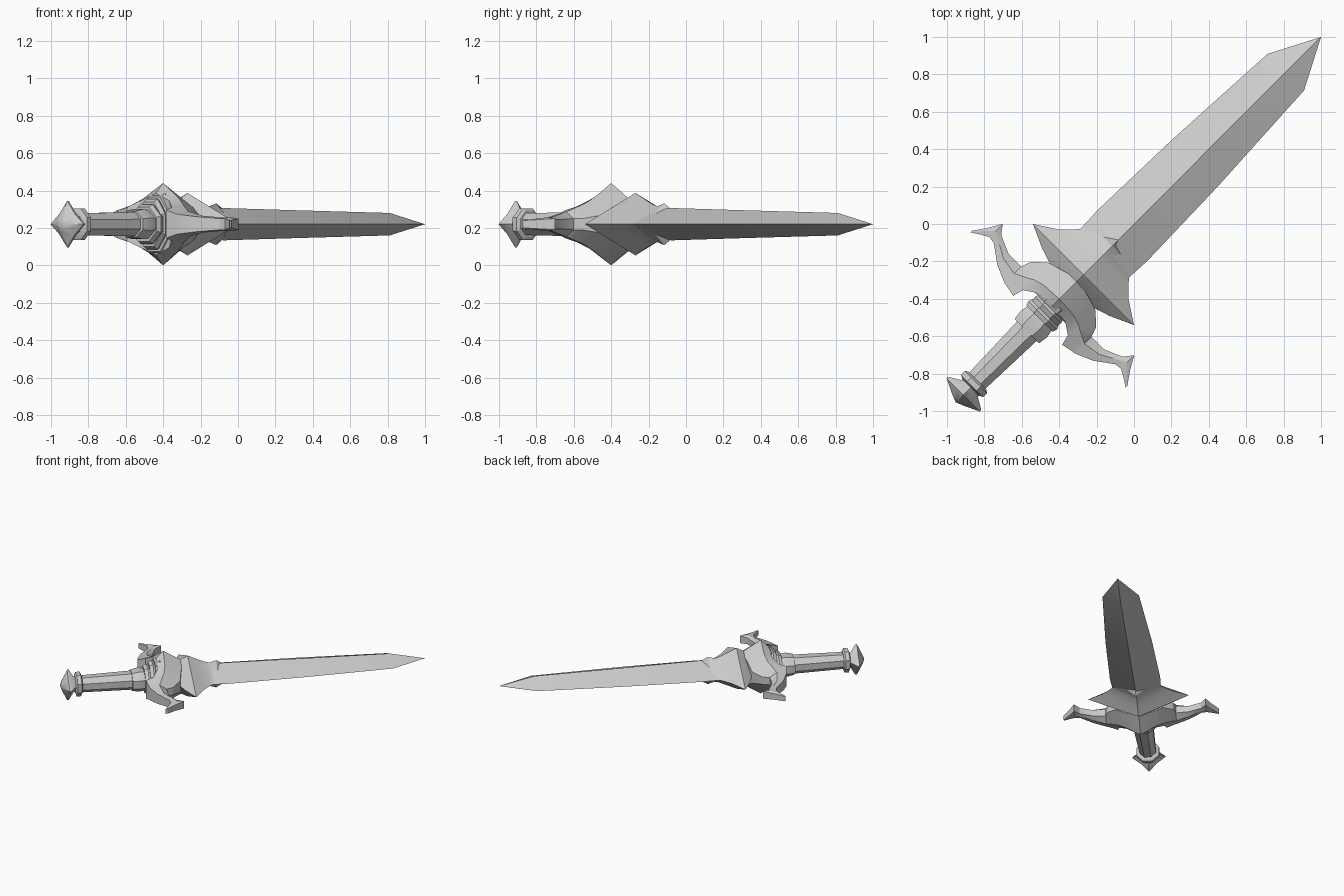
import bpy
import bmesh
import math
from mathutils import Matrix

cube = bpy.data.objects.get("Cube")
if cube:
    bpy.data.objects.remove(cube)

GREY = (0.6, 0.6, 0.6, 1)
metal = bpy.data.materials.new("grey_metal")
metal.use_nodes = True
metal.diffuse_color = GREY
metal.node_tree.nodes["Principled BSDF"].inputs["Base Color"].default_value = GREY

# The sword is modelled along +x, then laid on the diagonal
PLACE = Matrix.Translation((0, 0, 0.22)) @ Matrix.Rotation(math.radians(45), 4, "Z")


def loft(name, sections, angle=20):
    """Skin a list of equal-length point rings and cap both ends."""
    bm = bmesh.new()
    rings = [[bm.verts.new(p) for p in s] for s in sections]
    count = len(rings[0])
    for a, b in zip(rings, rings[1:]):
        for i in range(count):
            j = (i + 1) % count
            bm.faces.new((a[i], a[j], b[j], b[i]))
    bm.faces.new(rings[0])
    bm.faces.new(rings[-1])
    bmesh.ops.remove_doubles(bm, verts=bm.verts, dist=0.0005)
    bmesh.ops.recalc_face_normals(bm, faces=bm.faces)
    bm.transform(PLACE)
    mesh = bpy.data.meshes.new(name)
    bm.to_mesh(mesh)
    bm.free()
    mesh.materials.append(metal)
    obj = bpy.data.objects.new(name, mesh)
    bpy.context.collection.objects.link(obj)
    bpy.ops.object.select_all(action="DESELECT")
    obj.select_set(True)
    bpy.context.view_layer.objects.active = obj
    bpy.ops.object.shade_smooth_by_angle(angle=math.radians(angle))
    return obj


def diamond(x, wide, tall):
    return [(x, wide, 0), (x, 0, tall), (x, -wide, 0), (x, 0, -tall)]


def octagon(x, wide, tall):
    k = 1 / math.cos(math.pi / 8)
    angles = [math.pi / 8 + i * math.pi / 4 for i in range(8)]
    return [(x, wide * k * math.cos(a), tall * k * math.sin(a)) for a in angles]


def star(x, outer, inner):
    return [(x, (inner if i % 2 else outer) * math.cos(i * math.pi / 4),
             (inner if i % 2 else outer) * math.sin(i * math.pi / 4)) for i in range(8)]


# Blade: diamond section with a ridge
loft("blade", [diamond(*s) for s in (
    (-0.3, 0.18, 0.085), (-0.09, 0.19, 0.086), (0.46, 0.175, 0.074),
    (1.148, 0.138, 0.06), (1.414, 0, 0))])

# Flared blade root with pointed side spikes
loft("blade_root", [diamond(*s) for s in (
    (-0.52, 0.1, 0.1), (-0.467, 0.17, 0.12), (-0.44, 0.255, 0.137),
    (-0.382, 0.382, 0.167), (-0.304, 0.262, 0.13), (-0.247, 0.205, 0.104),
    (-0.215, 0.18, 0.096), (-0.165, 0.13, 0.112), (-0.11, 0.04, 0.08))], 30)


# Cross guard: sections from the centre out to the forked tip, mirrored
def guard_section(y, front, mid, back, tall_front, tall_mid, tall_back):
    top = [(front, y, tall_front), (mid, y, tall_mid), (back, y, tall_back)]
    return top + [(x, y, -z) for x, y, z in reversed(top)]


half_guard = [guard_section(*s) for s in (
    (0, -0.42, -0.566, -0.62, 0.13, 0.22, 0.165),
    (0.11, -0.45, -0.572, -0.63, 0.09, 0.15, 0.125),
    (0.17, -0.467, -0.59, -0.67, 0.05, 0.112, 0.09),
    (0.185, -0.475, -0.6, -0.728, 0.045, 0.104, 0.075),
    (0.247, -0.535, -0.63, -0.716, 0.03, 0.075, 0.055),
    (0.265, -0.587, -0.64, -0.713, 0.03, 0.068, 0.052),
    (0.361, -0.587, -0.625, -0.672, 0.025, 0.045, 0.04),
    (0.46, -0.544, -0.57, -0.601, 0.025, 0.035, 0.03),
    (0.497, -0.495, -0.55, -0.596, 0.03, 0.037, 0.03),
    (0.537, -0.566, -0.59, -0.618, 0.025, 0.03, 0.025),
    (0.587, -0.638, -0.645, -0.65, 0.02, 0.02, 0.02))]
mirrored = [[(x, -y, z) for x, y, z in s] for s in reversed(half_guard[1:])]
loft("cross_guard", mirrored + half_guard, 25)

# Stepped collars between guard and grip
for i, (start, end, wide, tall) in enumerate((
        (-0.57, -0.635, 0.122, 0.165), (-0.625, -0.675, 0.1, 0.135),
        (-0.665, -0.715, 0.108, 0.105), (-0.705, -0.81, 0.1, 0.08))):
    loft("collar_%d" % (i + 1), [
        octagon(start, wide * 0.9, tall * 0.92),
        octagon((start + end) / 2, wide, tall),
        octagon(end, wide * 0.92, tall * 0.88)])

# Grip
loft("grip", [octagon(-0.78, 0.075, 0.065), octagon(-1.22, 0.06, 0.058)])

# Pommel ring and four-pointed pommel
loft("pommel_ring", [octagon(-1.185, 0.07, 0.07), octagon(-1.195, 0.085, 0.085),
                     octagon(-1.225, 0.085, 0.085), octagon(-1.235, 0.06, 0.06)])
loft("pommel", [star(-1.21, 0.055, 0.055), star(-1.245, 0.065, 0.055),
                star(-1.28, 0.125, 0.08), star(-1.292, 0.125, 0.08),
                star(-1.33, 0.045, 0.04), star(-1.348, 0, 0)], 50)
